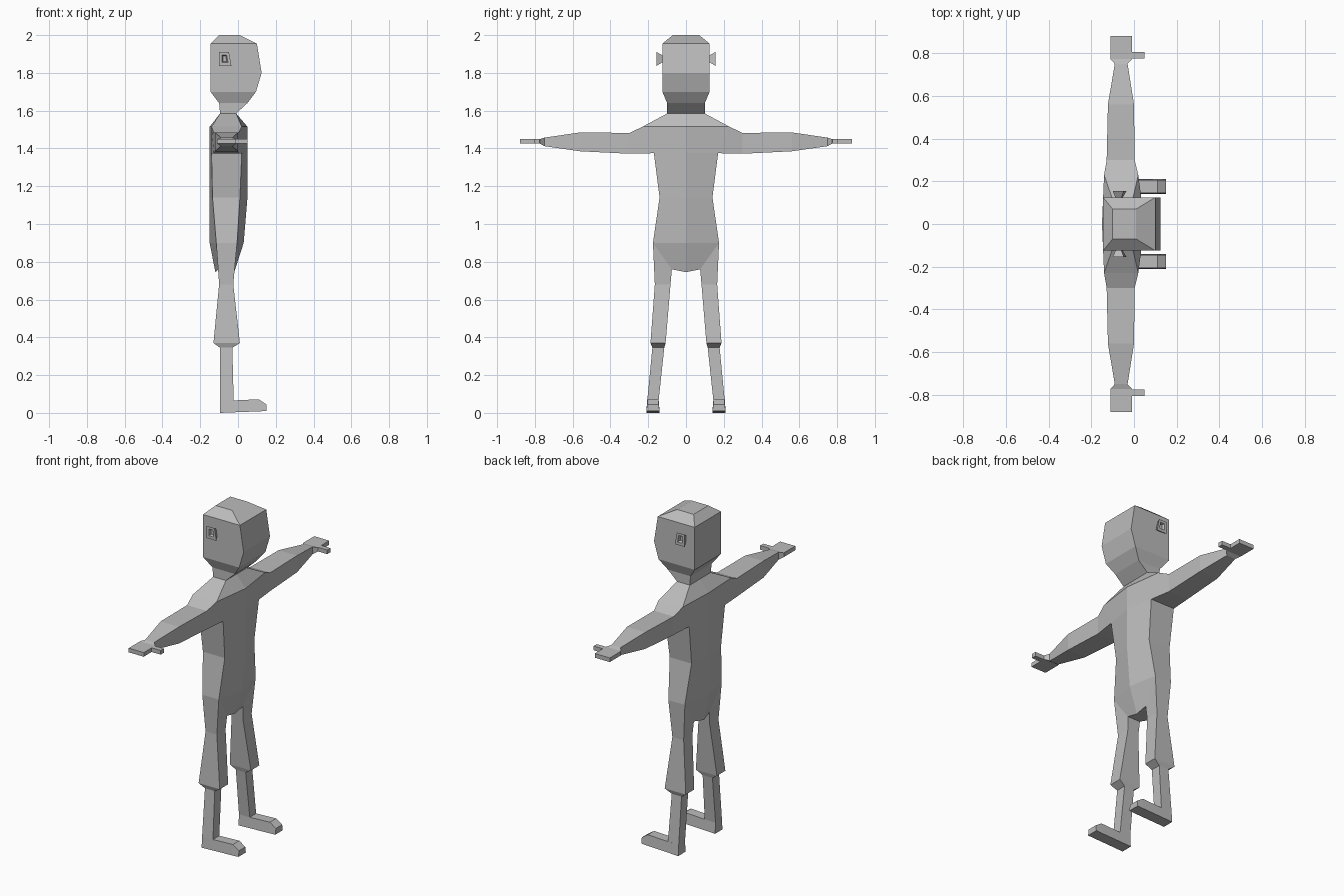
import bpy, bmesh

grey = bpy.data.materials.new("plain grey")
grey.diffuse_color = (0.5, 0.5, 0.5, 1)


def loft(name, rings, mirror=False):
    """Skin a row of equal-sized point rings, capping both ends."""
    bm = bmesh.new()
    rows = [[bm.verts.new(p) for p in ring] for ring in rings]
    n = len(rows[0])
    for a, b in zip(rows, rows[1:]):
        for i in range(n):
            j = (i + 1) % n
            bm.faces.new((a[i], a[j], b[j], b[i]))
    bm.faces.new(rows[0][::-1])
    bm.faces.new(rows[-1])
    bmesh.ops.recalc_face_normals(bm, faces=bm.faces)
    mesh = bpy.data.meshes.new(name)
    bm.to_mesh(mesh)
    bm.free()
    mesh.materials.append(grey)
    obj = bpy.data.objects.new(name, mesh)
    bpy.context.collection.objects.link(obj)
    if mirror:
        mod = obj.modifiers.new("mirror", 'MIRROR')
        mod.use_axis = (False, True, False)
    return obj


def flat(z, x0, x1, y0, y1):
    """Rectangle at height z."""
    return [(x0, y0, z), (x1, y0, z), (x1, y1, z), (x0, y1, z)]


def upright(y, x0, x1, z0, z1, y_top=None):
    """Rectangle across the arm at distance y, optionally leaning."""
    t = y if y_top is None else y_top
    return [(x0, y, z0), (x1, y, z0), (x1, t, z1), (x0, t, z1)]


# Head with neck, chin, face bulge and bevelled crown
loft("head", [flat(z, x0, x1, -w, w) for z, x0, x1, w in (
    (1.585, -0.095, -0.01, 0.10), (1.64, -0.10, 0.05, 0.10),
    (1.70, -0.145, 0.095, 0.125), (1.80, -0.145, 0.125, 0.125),
    (1.955, -0.145, 0.10, 0.125), (2.0, -0.10, 0.01, 0.07))])

# Ears: flared outwards, with a recessed middle
def ear_ring(y, x0, x1, z0, z1, slant):
    return [(x0, y, z0), (x1, y, z0), (x1 - slant, y, z1), (x0, y, z1)]

loft("ear", [ear_ring(0.12, -0.085, -0.055, 1.86, 1.89, 0.005),
             ear_ring(0.155, -0.10, -0.035, 1.837, 1.91, 0.013),
             ear_ring(0.155, -0.085, -0.053, 1.855, 1.895, 0.007),
             ear_ring(0.140, -0.08, -0.06, 1.86, 1.89, 0.005)], True)

# Torso: six-sided rings with a middle ridge at chest and spine
def body_ring(zs, w, xf, xb, zc, cf, cb):
    return [(cf, 0, zc), (xf, w, zs), (xb, w, zs),
            (cb, 0, zc), (xb, -w, zs), (xf, -w, zs)]

loft("torso", [body_ring(*r) for r in (
    (1.585, 0.10, -0.01, -0.095, 1.585, -0.01, -0.095),
    (1.515, 0.23, 0.02, -0.14, 1.515, 0.05, -0.15),
    (1.375, 0.17, 0.02, -0.14, 1.375, 0.05, -0.15),
    (1.14, 0.14, 0.01, -0.135, 1.14, 0.05, -0.15),
    (0.90, 0.175, -0.005, -0.115, 0.90, 0.03, -0.15),
    (0.76, 0.075, -0.02, -0.105, 0.745, -0.02, -0.12))])

# Arms with wrist and flat hand
loft("arm", [upright(0.17, -0.14, 0.02, 1.375, 1.515, 0.23),
             upright(0.30, -0.128, 0.003, 1.372, 1.482),
             upright(0.56, -0.122, 0.0, 1.385, 1.485),
             upright(0.75, -0.09, -0.03, 1.412, 1.457),
             upright(0.772, -0.11, -0.01, 1.425, 1.45),
             upright(0.88, -0.11, -0.01, 1.425, 1.45)], True)
loft("thumb", [upright(0.775, -0.015, 0.05, 1.425, 1.45),
               upright(0.805, -0.015, 0.05, 1.425, 1.45)], True)

# Legs: sloped hip joint, baggy knee, thin shin
hip = [(-0.105, 0.075, 0.76), (-0.02, 0.075, 0.76),
       (-0.005, 0.175, 0.90), (-0.115, 0.175, 0.90)]
loft("leg", [hip,
             flat(0.68, -0.10, -0.025, 0.082, 0.165),
             flat(0.37, -0.13, 0.01, 0.108, 0.188),
             flat(0.345, -0.095, -0.03, 0.115, 0.178),
             flat(0.065, -0.095, -0.023, 0.145, 0.205)], True)

# Feet: section drawn along x, with a sloped toe
loft("foot", [[(x, 0.14, z0), (x, 0.21, z0), (x, 0.205, z1), (x, 0.145, z1)]
              for x, z0, z1 in ((-0.095, 0, 0.066), (-0.023, 0.003, 0.066),
                                (0.11, 0.008, 0.072), (0.15, 0.01, 0.045))], True)
